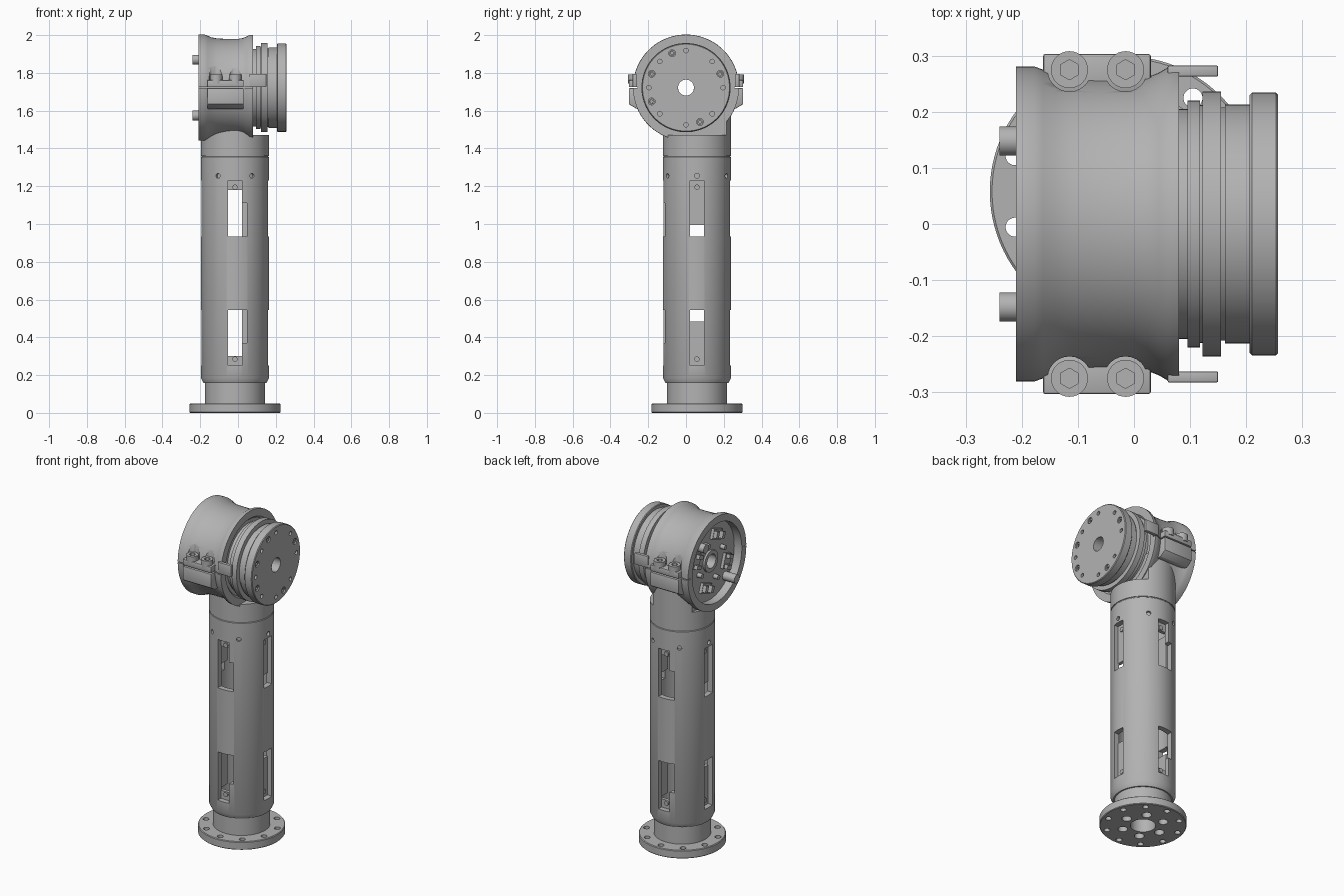
import bpy, bmesh, math
from mathutils import Matrix, Vector

if "Cube" in bpy.data.objects:
    bpy.data.objects.remove(bpy.data.objects["Cube"])

grey = bpy.data.materials.new("machined grey")
grey.use_nodes = True
COLOUR = (0.45, 0.45, 0.45, 1)
grey.diffuse_color = COLOUR
grey.node_tree.nodes["Principled BSDF"].inputs["Base Color"].default_value = COLOUR

T = Matrix.Translation
COLUMN = T((-0.016, 0.058, 0))              # vertical axis of the column
AXIS_Z = 1.722                              # height of the joint axis
JOINT = T((0, 0, AXIS_Z)) @ Matrix.Rotation(math.pi / 2, 4, 'Y')


def spin(degrees):
    return Matrix.Rotation(math.radians(degrees), 4, 'Z')


def add_cyl(bm, r, z0, z1, m=Matrix(), sides=24):
    bmesh.ops.create_cone(bm, cap_ends=True, segments=sides, radius1=r, radius2=r,
                          depth=z1 - z0, matrix=m @ T((0, 0, (z0 + z1) / 2)))


def add_box(bm, lo, hi, m=Matrix()):
    lo, hi = Vector(lo), Vector(hi)
    bmesh.ops.create_cube(bm, size=1, matrix=m @ T((lo + hi) / 2) @ Matrix.Diagonal((*(hi - lo), 1)))


def add_prism(bm, pts, direction):
    face = bm.faces.new([bm.verts.new(p) for p in pts])
    out = bmesh.ops.extrude_face_region(bm, geom=[face])
    verts = [v for v in out["geom"] if isinstance(v, bmesh.types.BMVert)]
    bmesh.ops.translate(bm, verts=verts, vec=direction)


def add_lathe(bm, profile, m, sides=96):
    # Closed (radius, height) section swept round the local z axis
    rings = []
    for i in range(sides):
        a = 2 * math.pi * i / sides
        rings.append([bm.verts.new(m @ Vector((r * math.cos(a), r * math.sin(a), z))) for r, z in profile])
    n = len(profile)
    for i in range(sides):
        a, b = rings[i], rings[(i + 1) % sides]
        for j in range(n):
            k = (j + 1) % n
            bm.faces.new((a[j], b[j], b[k], a[k]))


def finish(name, bm, cutter=None, bevel=0):
    def to_object(mesh_name, source):
        bmesh.ops.recalc_face_normals(source, faces=source.faces[:])
        mesh = bpy.data.meshes.new(mesh_name)
        source.to_mesh(mesh)
        source.free()
        ob = bpy.data.objects.new(mesh_name, mesh)
        bpy.context.scene.collection.objects.link(ob)
        return ob
    obj = to_object(name, bm)
    obj.data.materials.append(grey)
    bpy.ops.object.select_all(action='DESELECT')
    bpy.context.view_layer.objects.active = obj
    obj.select_set(True)
    if bevel:
        mod = obj.modifiers.new("edges", 'BEVEL')
        mod.width, mod.segments = bevel, 2
        bpy.ops.object.modifier_apply(modifier=mod.name)
    if cutter:
        tool = to_object(name + "_cutter", cutter)
        tool.hide_render = True
        mod = obj.modifiers.new("cut", 'BOOLEAN')
        mod.operation, mod.solver, mod.object = 'DIFFERENCE', 'EXACT', tool
        bpy.ops.object.modifier_apply(modifier=mod.name)
        bpy.data.objects.remove(tool)
    bpy.ops.object.shade_smooth_by_angle(angle=math.radians(30))
    return obj


# Base flange and neck with bolt circle and underside bores
bm, cut = bmesh.new(), bmesh.new()
add_lathe(bm, [(0.07, 0), (0.237, 0), (0.241, 0.004), (0.241, 0.046), (0.237, 0.05),
               (0.158, 0.05), (0.158, 0.17), (0.07, 0.17)], COLUMN)
for i in range(10):
    add_cyl(cut, 0.017, -0.02, 0.08, COLUMN @ spin(18 + 36 * i) @ T((0.206, 0, 0)))
for i in range(6):
    add_cyl(cut, 0.027, -0.02, 0.1, COLUMN @ spin(60 * i) @ T((0.118, 0, 0)))
finish("base_flange", bm, cut)

# Column tube with four pairs of slots and a ring of screw holes
bm, cut = bmesh.new(), bmesh.new()
add_lathe(bm, [(0.148, 0.157), (0.166, 0.157), (0.18, 0.185), (0.18, 1.354), (0.177, 1.357),
               (0.148, 1.357)], COLUMN)
HALF = 0.037
for side in range(4):
    m = COLUMN @ spin(90 * side)
    wide = HALF + (0.027 if side % 2 == 0 else 0)
    for tip, step, end in ((1.23, 1.11, 0.935), (0.25, 0.37, 0.545)):
        section = [(-HALF, tip), (HALF, tip), (HALF, step), (wide, step), (wide, end), (-HALF, end)]
        if wide == HALF:
            section = [section[i] for i in (0, 1, 4, 5)]
        add_prism(cut, [m @ Vector((x, -0.1, z)) for x, z in section],
                  m.to_3x3() @ Vector((0, -0.15, 0)))
for i in range(6):
    add_cyl(cut, 0.013, 0.165, 0.2, COLUMN @ T((0, 0, 1.255)) @ spin(60 * i) @ Matrix.Rotation(math.pi / 2, 4, 'Y'), 16)
finish("column_tube", bm, cut)

# Mounting tabs and screws behind the slots
bm = bmesh.new()
for side in range(4):
    m = COLUMN @ spin(90 * side)
    reach = 0.245 if side % 2 else 0.06
    for z0, z1, screw in ((1.24 - reach, 1.24, 1.195), (0.24, 0.24 + reach, 0.285)):
        add_box(bm, (-0.045, -0.148, z0), (0.045, -0.128, z1), m)
        add_cyl(bm, 0.014, 0.14, 0.156, m @ T((0, 0, screw)) @ Matrix.Rotation(math.pi / 2, 4, 'X'), 16)
finish("slot_tabs", bm)

# Cap joining the column to the joint housing
bm, cut = bmesh.new(), bmesh.new()
add_cyl(bm, 0.18, 1.361, 1.64, COLUMN, 96)
add_cyl(bm, 0.176, 1.34, 1.37, COLUMN, 96)
add_box(cut, (0.075, -0.4, 1.47), (0.4, 0.4, 1.8))
add_box(cut, (-0.4, -0.4, 1.47), (-0.158, 0.4, 1.8))
finish("column_cap", bm, cut)

# Joint housing: waisted ring with a recessed rear face
bm, cut = bmesh.new(), bmesh.new()
add_lathe(bm, [(0.042, -0.16), (0.238, -0.16), (0.238, -0.21), (0.281, -0.21), (0.281, -0.178),
               (0.275, -0.162), (0.266, -0.14), (0.26, -0.11), (0.258, -0.06), (0.258, 0),
               (0.262, 0.025), (0.27, 0.045), (0.279, 0.06), (0.28, 0.08), (0.235, 0.08),
               (0.225, 0.07), (0.042, 0.07)], JOINT, 128)
BOLT_X = (-0.115, -0.015)
for s in (-1, 1):
    add_box(cut, (-0.3, s * 0.285 - 0.027, AXIS_Z - 0.003), (0.2, s * 0.285 + 0.027, AXIS_Z + 0.003))
    for x in BOLT_X:
        add_cyl(cut, 0.039, 1.76, 1.835, T((x, s * 0.275, 0)))
finish("joint_housing", bm, cut)

# Clamp ears, bolts and front tabs on both sides
for s, label in ((-1, "front"), (1, "back")):
    bm = bmesh.new()
    lower = [(0.235, 1.61), (0.262, 1.61), (0.303, 1.635), (0.303, 1.719), (0.235, 1.719)]
    upper = [(0.235, 1.725), (0.303, 1.725), (0.303, 1.762), (0.235, 1.762)]
    for section in (lower, upper):
        add_prism(bm, [(-0.162, s * y, z) for y, z in section], (0.192, 0, 0))
    finish(label + "_clamp_ear", bm, bevel=0.004)

    bm, cut = bmesh.new(), bmesh.new()
    for x in BOLT_X:
        m = T((x, s * 0.275, 0))
        add_cyl(bm, 0.033, 1.745, 1.792, m, 32)
        add_cyl(cut, 0.018, 1.772, 1.82, m, 6)
    finish(label + "_clamp_bolts", bm, cut)

    bm = bmesh.new()
    add_box(bm, (0.06, s * 0.2725 - 0.01, 1.725), (0.15, s * 0.2725 + 0.01, 1.795))
    finish(label + "_tab", bm, bevel=0.003)

# Output rotor: stepped discs with a through bore
bm, cut = bmesh.new(), bmesh.new()
add_lathe(bm, [(0.042, 0.06), (0.205, 0.06), (0.205, 0.095), (0.22, 0.095), (0.22, 0.118),
               (0.212, 0.118), (0.212, 0.122), (0.236, 0.122), (0.236, 0.155), (0.208, 0.155),
               (0.208, 0.162), (0.213, 0.162), (0.213, 0.206), (0.23, 0.206), (0.234, 0.21),
               (0.234, 0.253), (0.23, 0.257), (0.042, 0.257)], JOINT, 128)
SCREWS = (22, 112, 202, 292, 248)
for i in range(8):
    add_cyl(cut, 0.012, 0.23, 0.28, JOINT @ spin(45 * i) @ T((0.196, 0, 0)), 16)
for a in SCREWS:
    add_cyl(cut, 0.018, 0.235, 0.28, JOINT @ spin(a) @ T((0.196, 0, 0)))
finish("output_rotor", bm, cut)

# Screw heads sunk into the rotor face
bm, cut = bmesh.new(), bmesh.new()
for a in SCREWS:
    m = JOINT @ spin(a) @ T((0.196, 0, 0))
    add_cyl(bm, 0.015, 0.23, 0.251, m)
    add_cyl(cut, 0.008, 0.242, 0.26, m, 6)
finish("rotor_screws", bm, cut)

# Rear recess: hub, locating pins and small brackets
bm = bmesh.new()
add_lathe(bm, [(0.042, -0.155), (0.065, -0.155), (0.065, -0.172), (0.042, -0.172)], JOINT, 48)
for s in (-1, 1):
    add_cyl(bm, 0.026, -0.24, -0.155, JOINT @ T((-s * 0.148, s * 0.148, 0)))
for i in range(4):
    m = JOINT @ spin(20 + 90 * i)
    add_box(bm, (0.125, -0.045, -0.178), (0.185, 0.045, -0.155), m)
    for y in (-0.03, 0.03):
        add_box(bm, (0.135, y - 0.012, -0.2), (0.175, y + 0.012, -0.17), m)
    add_cyl(bm, 0.014, -0.19, -0.155, JOINT @ spin(68 + 90 * i) @ T((0.12, 0, 0)))
finish("rear_fittings", bm)
